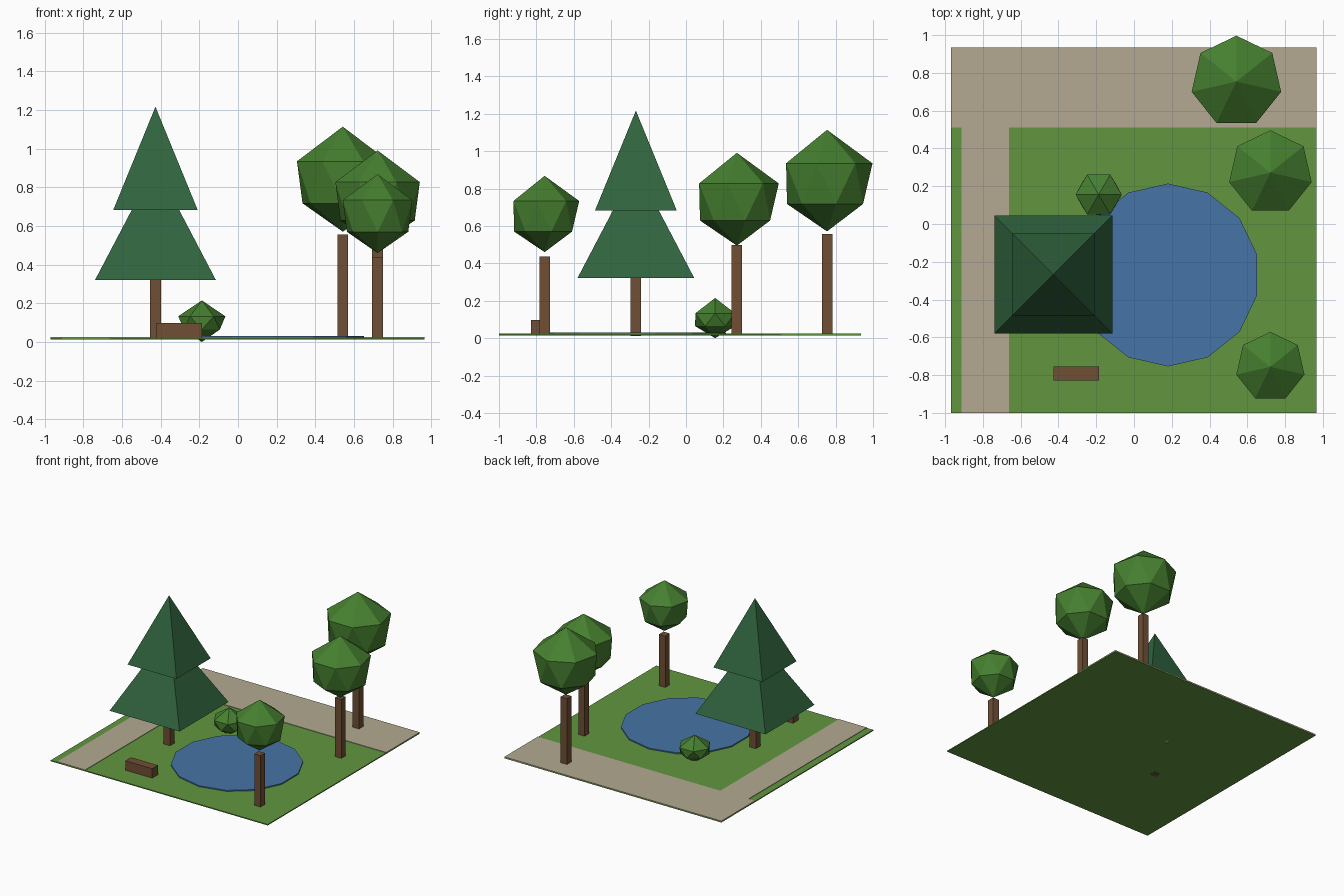
import bpy, bmesh
from math import pi, sin, cos, sqrt

cube = bpy.data.objects.get("Cube")
if cube:
    bpy.data.objects.remove(cube, do_unlink=True)


def material(name, rgb):
    """Flat material from display (sRGB) values, stored as linear."""
    lin = [((c / 255 + 0.055) / 1.055) ** 2.4 for c in rgb] + [1.0]
    m = bpy.data.materials.new(name)
    m.use_nodes = True
    m.diffuse_color = lin
    m.node_tree.nodes["Principled BSDF"].inputs["Base Color"].default_value = lin
    return m


GRASS = material("grass_green", (98, 150, 64))
PATH = material("path_tan", (179, 170, 146))
WATER = material("water_blue", (70, 116, 166))
BARK = material("bark_brown", (112, 79, 54))
PINE = material("pine_green", (48, 100, 62))
LEAF = material("leaf_green", (70, 128, 48))


def finish(name, bm, mat):
    bmesh.ops.recalc_face_normals(bm, faces=bm.faces)
    mesh = bpy.data.meshes.new(name)
    bm.to_mesh(mesh)
    bm.free()
    mesh.materials.append(mat)
    obj = bpy.data.objects.new(name, mesh)
    bpy.context.collection.objects.link(obj)
    return obj


def box(name, mat, x, y, z):
    """Box spanning the (low, high) pairs x, y and z."""
    bm = bmesh.new()
    bmesh.ops.create_cube(bm, size=1)
    for v in bm.verts:
        v.co = [(lo + hi) / 2 + c * (hi - lo) for c, (lo, hi) in zip(v.co, (x, y, z))]
    return finish(name, bm, mat)


def ring(bm, n, r, x, y, z, turn):
    return [bm.verts.new((x + r * cos(turn + 2 * pi * i / n),
                          y + r * sin(turn + 2 * pi * i / n), z)) for i in range(n)]


def disc(name, mat, n, r, x, y, z0, z1):
    bm = bmesh.new()
    low, high = (ring(bm, n, r, x, y, z, pi / 2) for z in (z0, z1))
    bm.faces.new(low)
    bm.faces.new(high)
    for i in range(n):
        j = (i + 1) % n
        bm.faces.new((low[i], low[j], high[j], high[i]))
    return finish(name, bm, mat)


def pyramid(name, mat, half, x, y, z0, z1):
    bm = bmesh.new()
    base = ring(bm, 4, half * sqrt(2), x, y, z0, pi / 4)
    tip = bm.verts.new((x, y, z1))
    bm.faces.new(base)
    for i in range(4):
        bm.faces.new((base[i], base[(i + 1) % 4], tip))
    return finish(name, bm, mat)


def crown(name, n, r, x, y, z0, z1, turn, high_at, low_at):
    """Faceted ball: two twisted rings joined by triangles, with a point at each end."""
    bm = bmesh.new()
    h = z1 - z0
    up = ring(bm, n, r, x, y, z0 + high_at * h, turn)
    lo = ring(bm, n, r * 0.88, x, y, z0 + low_at * h, turn + pi / n)
    top, bottom = bm.verts.new((x, y, z1)), bm.verts.new((x, y, z0))
    for i in range(n):
        j = (i + 1) % n
        for tri in ((up[i], up[j], top), (up[i], lo[i], up[j]),
                    (lo[i], lo[j], up[j]), (lo[j], lo[i], bottom)):
            bm.faces.new(tri)
    return finish(name, bm, LEAF)


def trunk(name, x, y, z0, z1, half=0.028):
    return box(name, BARK, (x - half, x + half), (y - half, y + half), (z0, z1))


# Lawn, paths and pond
box("lawn", GRASS, (-0.97, 0.965), (-1.0, 0.935), (0.014, 0.022))
box("back_path", PATH, (-0.97, 0.965), (0.51, 0.935), (0.015, 0.026))
box("side_path", PATH, (-0.913, -0.663), (-1.0, 0.51), (0.015, 0.026))
disc("pond", WATER, 14, 0.484, 0.18, -0.27, 0.016, 0.031)

# Pine
px, py = -0.427, -0.268
trunk("pine_trunk", px, py, 0.013, 0.34)
pyramid("pine_lower_tier", PINE, 0.312, px, py, 0.322, 0.917)
pyramid("pine_upper_tier", PINE, 0.218, px, py, 0.684, 1.217)

# Leafy trees: position, trunk top, crown bottom, crown top, crown radius
for label, x, y, zt, z0, z1, r in (
        ("back", 0.542, 0.754, 0.557, 0.571, 1.114, 0.243),
        ("middle", 0.722, 0.272, 0.497, 0.495, 0.991, 0.224),
        ("front", 0.722, -0.756, 0.436, 0.46, 0.868, 0.185)):
    trunk(label + "_tree_trunk", x, y, 0.018, zt)
    crown(label + "_tree_crown", 7, r, x, y, z0, z1, pi / 2, 0.67, 0.27)

# Bush and bench
crown("bush", 6, 0.122, -0.187, 0.156, 0.0, 0.215, 0, 0.62, 0.3)
box("bench", BARK, (-0.425, -0.185), (-0.828, -0.755), (0.018, 0.098))
